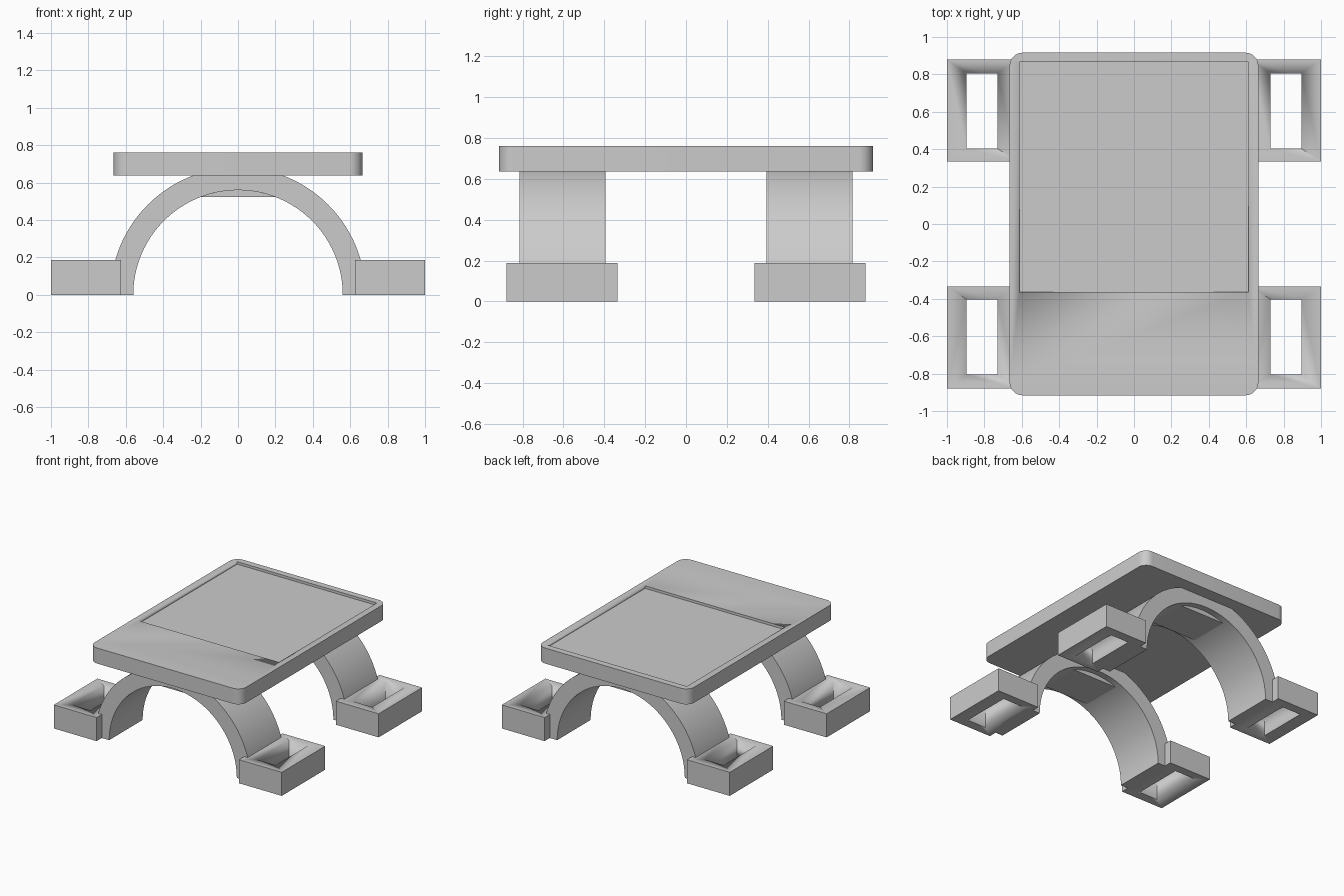
import bpy, bmesh, math

cube = bpy.data.objects.get("Cube")
if cube:
    bpy.data.objects.remove(cube, do_unlink=True)

grey = bpy.data.materials.new("plain_grey")
grey.use_nodes = True
grey.diffuse_color = (0.6, 0.6, 0.6, 1)
grey.node_tree.nodes["Principled BSDF"].inputs["Base Color"].default_value = (0.6, 0.6, 0.6, 1)


def finish(name, bm):
    bmesh.ops.recalc_face_normals(bm, faces=bm.faces)
    mesh = bpy.data.meshes.new(name)
    bm.to_mesh(mesh)
    bm.free()
    mesh.materials.append(grey)
    obj = bpy.data.objects.new(name, mesh)
    bpy.context.collection.objects.link(obj)
    bpy.ops.object.select_all(action="DESELECT")
    obj.select_set(True)
    bpy.context.view_layer.objects.active = obj
    bpy.ops.object.shade_smooth_by_angle(angle=math.radians(30))
    return obj


def box(name, x0, x1, y0, y1, z0, z1):
    bm = bmesh.new()
    bmesh.ops.create_cube(bm, size=1)
    for v in bm.verts:
        v.co = [a + (b - a) * (c + 0.5) for c, a, b in
                zip(v.co, (x0, y0, z0), (x1, y1, z1))]
    return finish(name, bm)


def prism(name, points, offset):
    bm = bmesh.new()
    face = bm.faces.new([bm.verts.new(p) for p in points])
    new = bmesh.ops.extrude_face_region(bm, geom=[face])["geom"]
    bmesh.ops.translate(bm, vec=offset, verts=[v for v in new if isinstance(v, bmesh.types.BMVert)])
    return finish(name, bm)


def cut(obj, cutter):
    mod = obj.modifiers.new("cut", "BOOLEAN")
    mod.operation, mod.solver, mod.object = "DIFFERENCE", "EXACT", cutter
    bpy.context.view_layer.objects.active = obj
    bpy.ops.object.modifier_apply(modifier=mod.name)
    bpy.data.objects.remove(cutter, do_unlink=True)


# Table top with rounded corners and a shallow recess
W, D, R, LOW, HIGH = 0.665, 0.916, 0.07, 0.637, 0.76
outline = []
for quarter, (sx, sy) in enumerate([(1, 1), (-1, 1), (-1, -1), (1, -1)]):
    for i in range(9):
        a = (quarter + i / 8) * math.pi / 2
        outline.append((sx * (W - R) + R * math.cos(a), sy * (D - R) + R * math.sin(a), LOW))
top = prism("table_top", outline, (0, 0, HIGH - LOW))
cut(top, box("recess_cutter", -0.613, 0.613, -0.363, 0.865, HIGH - 0.02, HIGH + 0.1))

# Arched legs, each with a flat pad under its crown
INNER, OUTER, STEPS, PAD = 0.56, 0.682, 64, 0.523
Y0, Y1 = 0.395, 0.815
for side, sign in (("front", -1), ("back", 1)):
    y0, y1 = sorted((sign * Y0, sign * Y1))
    arc = [i * math.pi / STEPS for i in range(STEPS + 1)]
    ring = [(OUTER * math.cos(a), y0, OUTER * math.sin(a)) for a in arc]
    ring += [(INNER * math.cos(a), y0, INNER * math.sin(a)) for a in reversed(arc)]
    prism(side + "_arch", ring, (0, y1 - y0, 0))
    half = math.acos(PAD / INNER)
    segment = [(INNER * math.sin(t * half / 8), y0 + 0.05, INNER * math.cos(t * half / 8))
               for t in range(-8, 9)]
    prism(side + "_arch_pad", segment, (0, y1 - y0 - 0.1, 0))

    # Hollow feet on both ends of the arch
    for hand, sx in (("left", 1), ("right", -1)):
        fy = sorted((sign * 0.335, sign * 0.88))
        hy = sorted((sign * 0.403, sign * 0.805))
        foot = box(f"{side}_{hand}_foot", *sorted((sx * 0.625, sx)), *fy, 0, 0.187)
        cut(foot, box("hole_cutter", *sorted((sx * 0.73, sx * 0.895)), *hy, -0.1, 0.3))
